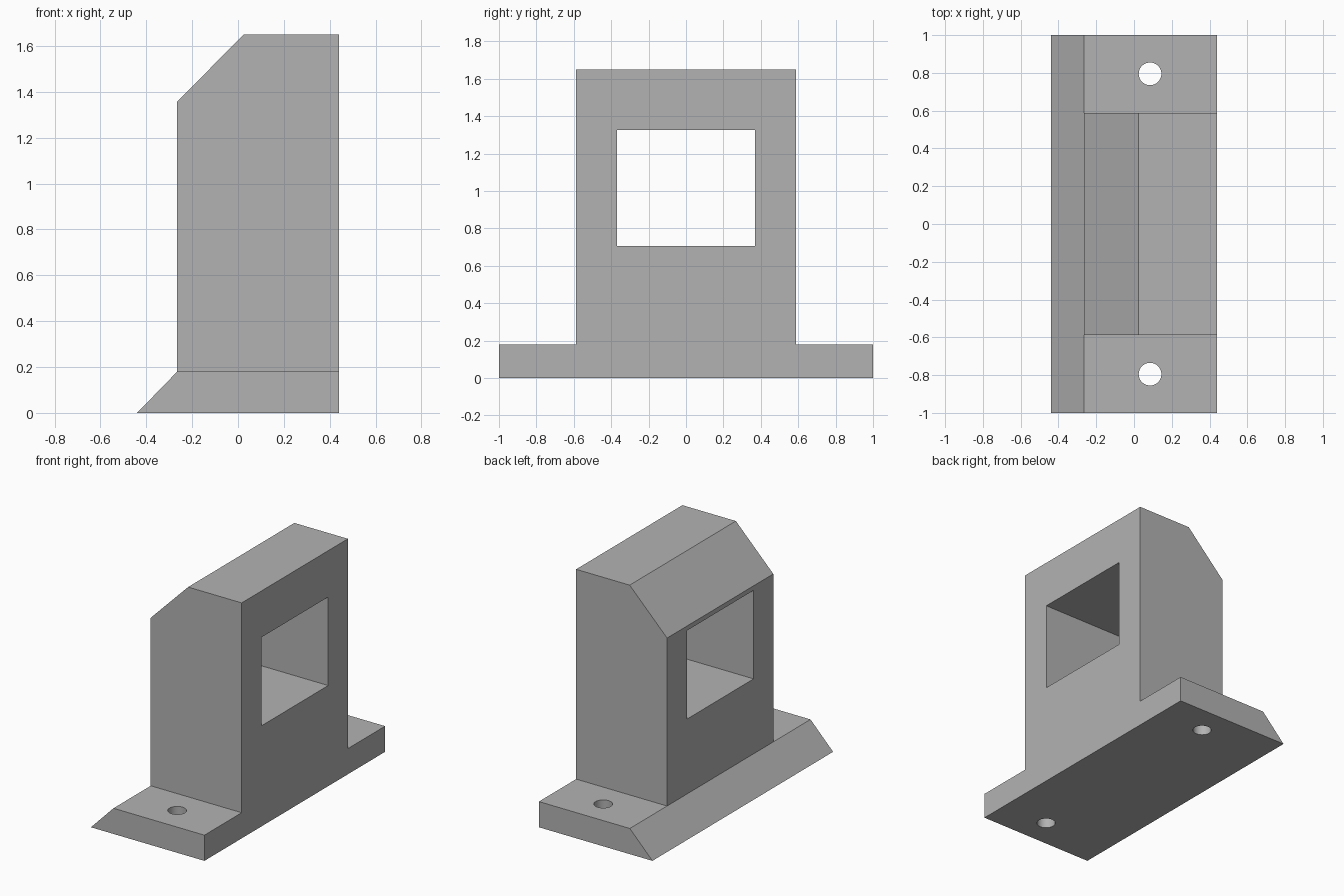
import bpy
import bmesh
import math

if "Cube" in bpy.data.objects:
    bpy.data.objects.remove(bpy.data.objects["Cube"])

GREY = (0.45, 0.45, 0.45, 1)
grey = bpy.data.materials.new("plain grey")
grey.use_nodes = True
grey.diffuse_color = GREY
grey.node_tree.nodes["Principled BSDF"].inputs["Base Color"].default_value = GREY

BACK = 0.44        # flat mounting side
FRONT = -0.265     # upright wall on the sloped side
FOOT_TOP = 0.18


def make_object(name, bm):
    bmesh.ops.recalc_face_normals(bm, faces=bm.faces)
    mesh = bpy.data.meshes.new(name)
    bm.to_mesh(mesh)
    bm.free()
    mesh.materials.append(grey)
    obj = bpy.data.objects.new(name, mesh)
    bpy.context.collection.objects.link(obj)
    return obj


def extrude_profile(name, points, half_width):
    """Solid from an x-z profile, swept symmetrically along y."""
    bm = bmesh.new()
    face = bm.faces.new([bm.verts.new((x, -half_width, z)) for x, z in points])
    swept = bmesh.ops.extrude_face_region(bm, geom=[face])["geom"]
    verts = [v for v in swept if isinstance(v, bmesh.types.BMVert)]
    bmesh.ops.translate(bm, verts=verts, vec=(0, 2 * half_width, 0))
    return make_object(name, bm)


def combine(target, tool, operation):
    """Apply a boolean and discard the tool."""
    mod = target.modifiers.new(operation.lower(), "BOOLEAN")
    mod.operation = operation
    mod.solver = "EXACT"
    mod.object = tool
    bpy.context.view_layer.objects.active = target
    bpy.ops.object.modifier_apply(modifier=mod.name)
    bpy.data.objects.remove(tool)


# Foot with one bevelled long edge
bracket = extrude_profile("bracket_body", [
    (-0.44, 0), (BACK, 0), (BACK, FOOT_TOP), (FRONT, FOOT_TOP)], 1.0)

# Upright block with a chamfered top edge
upright = extrude_profile("upright", [
    (FRONT, 0.1), (BACK, 0.1), (BACK, 1.65), (0.025, 1.65), (FRONT, 1.357)], 0.588)
combine(bracket, upright, "UNION")

# Rectangular window through the upright
window = extrude_profile("window_cutter", [
    (-0.6, 0.705), (0.6, 0.705), (0.6, 1.325), (-0.6, 1.325)], 0.37)
combine(bracket, window, "DIFFERENCE")

# Bolt hole at each end of the foot
for side in (-1, 1):
    bpy.ops.mesh.primitive_cylinder_add(
        vertices=48, radius=0.06, depth=0.6, location=(0.085, side * 0.795, 0.1))
    hole = bpy.context.object
    hole.data.materials.append(grey)
    combine(bracket, hole, "DIFFERENCE")

# Merge coplanar faces, then smooth only the hole walls
bm = bmesh.new()
bm.from_mesh(bracket.data)
bmesh.ops.dissolve_limit(bm, angle_limit=math.radians(1), verts=bm.verts, edges=bm.edges)
bm.to_mesh(bracket.data)
bm.free()
bpy.ops.object.select_all(action="DESELECT")
bracket.select_set(True)
bpy.context.view_layer.objects.active = bracket
bpy.ops.object.shade_smooth_by_angle(angle=math.radians(30))
